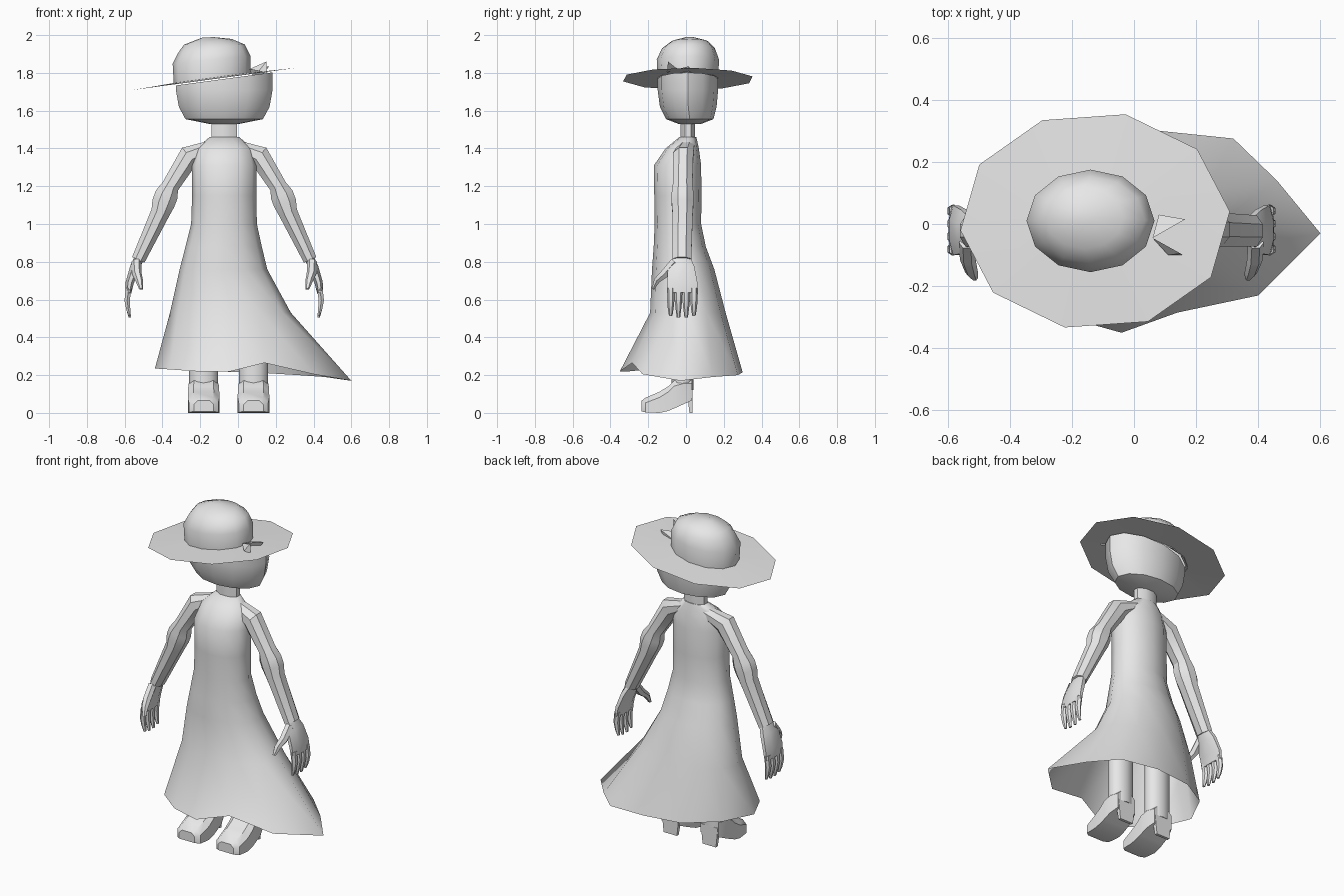
import bpy, bmesh, math
from mathutils import Vector

if "Cube" in bpy.data.objects:
    bpy.data.objects.remove(bpy.data.objects["Cube"])

clay = bpy.data.materials.new("light_grey")
clay.diffuse_color = (0.8, 0.8, 0.8, 1)
clay.use_nodes = True
clay.node_tree.nodes["Principled BSDF"].inputs["Base Color"].default_value = clay.diffuse_color

CX = -0.073      # centre line of the body
SLOPE = 0.135    # sideways tilt of the hat


def finish(name, bm, angle, smooth_above=None):
    """Turn a bmesh into an object; angle sets which edges stay sharp."""
    bmesh.ops.recalc_face_normals(bm, faces=bm.faces)
    for f in bm.faces:
        f.smooth = smooth_above is None or f.calc_center_median().z > smooth_above
    me = bpy.data.meshes.new(name)
    bm.to_mesh(me)
    bm.free()
    me.materials.append(clay)
    me.set_sharp_from_angle(angle=math.radians(angle))
    ob = bpy.data.objects.new(name, me)
    bpy.context.collection.objects.link(ob)
    return ob


def ring(x, y, z, rx, ry, slope=0.0, n=12, turn=0.0):
    pts = []
    for i in range(n):
        a = math.tau * i / n + turn
        dx = rx * math.cos(a)
        pts.append((x + dx, y + ry * math.sin(a), z + dx * slope))
    return pts


def loft(name, rings, cap_start=True, cap_end=True, angle=35, smooth_above=None):
    """Skin a list of equal-sized rings."""
    bm = bmesh.new()
    rows = [[bm.verts.new(p) for p in r] for r in rings]
    n = len(rows[0])
    for a, b in zip(rows, rows[1:]):
        for i in range(n):
            j = (i + 1) % n
            bm.faces.new((a[i], a[j], b[j], b[i]))
    if cap_start:
        bm.faces.new(rows[0][::-1])
    if cap_end:
        bm.faces.new(rows[-1])
    return finish(name, bm, angle, smooth_above)


def tube(name, path, ref, n=8, angle=30):
    """Tube along (x, y, z, across, along_ref) points."""
    ref = Vector(ref)
    pos = [Vector(p[:3]) for p in path]
    rings = []
    for k, p in enumerate(path):
        t = Vector((0, 0, 0))
        if k > 0:
            t += (pos[k] - pos[k - 1]).normalized()
        if k < len(path) - 1:
            t += (pos[k + 1] - pos[k]).normalized()
        side = ref.cross(t).normalized()
        # flattened corners keep the section close to a bevelled box
        c = [math.tau * (i + 0.5) / n for i in range(n)]
        m = 1 / math.cos(math.pi / n)
        rings.append([pos[k] + side * (p[3] * m * math.cos(a)) + ref * (p[4] * m * math.sin(a))
                      for a in c])
    return loft(name, rings, angle=angle)


# Dress: smooth bodice, flat-faceted skirt with a swept hem
bodice = [ring(-.072, .01, 1.46, .078, .045),
          ring(-.072, -.02, 1.40, .150, .088),
          ring(-.073, -.045, 1.31, .172, .125),
          ring(-.073, -.043, 1.15, .170, .125),
          ring(-.074, -.043, 1.00, .174, .123),
          ring(-.076, -.033, 0.88, .202, .138),
          ring(-.077, -.015, 0.76, .232, .165),
          ring(-.040, .010, 0.53, .320, .200)]
hem = [(.60, -.03, .17), (.46, .14, .19), (.32, .275, .20), (.08, .30, .215),
       (-.16, .27, .22), (-.35, .15, .235), (-.44, -.03, .235), (-.36, -.20, .23),
       (-.22, -.30, .22), (-.04, -.35, .22), (.14, -.285, .265), (.40, -.23, .205)]
loft("dress", bodice + [hem], cap_end=False, angle=60, smooth_above=0.76)

# Neck
loft("neck", [ring(CX, .01, 1.40, .074, .042, n=8, turn=math.pi / 8),
              ring(CX, .01, 1.55, .074, .042, n=8, turn=math.pi / 8)])

# Head, cut off under the tilted hat
loft("head", [ring(CX, .02, 1.53, .080, .060),
              ring(CX, .02, 1.555, .205, .125),
              ring(CX, .012, 1.62, .240, .150),
              ring(CX, .01, 1.71, .256, .160),
              ring(CX, .01, 1.768, .255, .160, SLOPE)], angle=40)

# Hat crown with a creased flat top
loft("hat_crown", [ring(-.137, .01, 1.766, .203, .160, SLOPE),
                   ring(-.140, .01, 1.87, .206, .165, .10),
                   ring(-.140, .013, 1.93, .175, .140, .12),
                   ring(-.160, .02, 1.965, .125, .100, .12),
                   ring(-.160, .02, 1.988, .030, .025, .05)], cap_start=False, angle=40)

# Hat brim: ten-sided thin sheet
rim = ring(-.125, .01, 1.768, .435, .352, SLOPE, 10, math.radians(5))
inner = ring(-.137, .01, 1.774, .19, .15, SLOPE, 10, math.radians(5))
loft("hat_brim", [inner, rim], False, False, angle=5)

# Bow on the hat: two folded triangular loops
bm = bmesh.new()
for tip_a, tip_b, mid in (((.15, -.095, 1.86), (.155, -.10, 1.80), (.11, -.10, 1.81)),
                          ((.165, .015, 1.835), (.10, .015, 1.745), (.08, .03, 1.81))):
    v = [bm.verts.new(p) for p in ((.06, -.045, 1.82), tip_a, tip_b, mid)]
    for f in ((0, 1, 2), (0, 2, 3), (0, 3, 1), (1, 3, 2)):
        bm.faces.new([v[i] for i in f])
finish("hat_bow", bm, 1)

for s, label in ((-1, "left"), (1, "right")):
    def side(pts):
        return [(CX + s * p[0],) + tuple(p[1:]) for p in pts]

    # Arm with puffed elbow
    tube("arm_" + label, side([(.06, .005, 1.415, .030, .040), (.185, -.015, 1.36, .058, .054),
                               (.285, -.018, 1.20, .046, .052), (.305, -.018, 1.155, .061, .058),
                               (.322, -.018, 1.11, .061, .058), (.338, -.018, 1.06, .050, .054),
                               (.455, -.022, .81, .036, .050)]), (0, 1, 0))
    # Palm
    tube("hand_" + label, side([(.450, -.022, .82, .025, .045), (.473, -.025, .77, .026, .070),
                                (.500, -.020, .69, .022, .080),
                                (.508, -.020, .635, .016, .080)]), (0, 1, 0), angle=40)
    # Fingers
    for k in range(4):
        y = -.081 + k * .041
        tip = .515 if k in (0, 3) else .505
        tube("finger_%s_%d" % (label, k + 1),
             side([(.506, y, .66, .015, .018), (.514, y, .595, .014, .017),
                   (.508, y, .55, .011, .013), (.500, y, tip, .006, .008)]),
             (0, 1, 0), n=6, angle=40)
    # Thumb
    tube("thumb_" + label, side([(.465, -.06, .80, .022, .022), (.462, -.115, .735, .022, .022),
                                 (.450, -.155, .70, .016, .018),
                                 (.440, -.175, .655, .007, .009)]), (1, 0, 0), n=6, angle=40)

    # Leg
    lx = -.05 + s * .132
    loft("leg_" + label, [ring(lx, -.018, z, .077, .058) for z in (.12, .45, .72)], angle=40)

    # Shoe: bevelled sections from toe to heel (y, half width, bottom, top)
    sections = []
    for y, w, b, t in ((-.235, .052, .008, .065), (-.215, .078, .003, .080),
                       (-.140, .084, 0, .112), (-.095, .083, .010, .140),
                       (-.062, .081, .024, .172), (-.015, .079, .045, .185),
                       (.032, .062, .066, .185)):
        c = min(.03, (t - b) * .35)
        sections.append([(lx + x, y, z) for x, z in
                         ((-w, b), (w, b), (w, t - c), (w - c, t), (-w + c, t), (-w, t - c))])
    loft("shoe_" + label, sections, angle=35)

    # Heel: thin tapered plate
    loft("heel_" + label, [[(lx + i * w, y, z) for i, y in
                            ((-1, y0), (1, y0), (1, .035), (-1, .035))]
                           for w, y0, z in ((.045, .018, 0), (.058, .005, .12))], angle=30)
